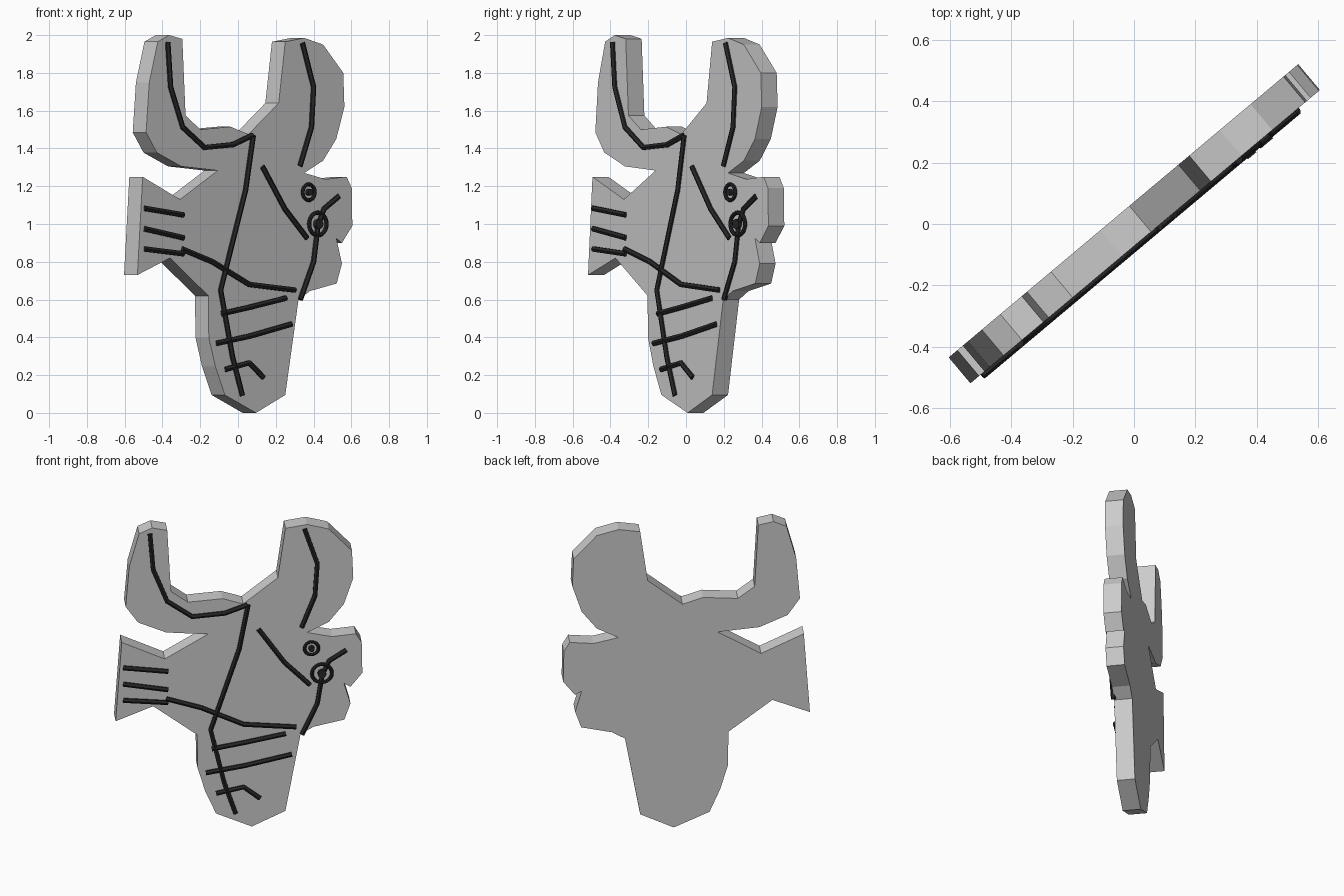
import bpy, bmesh, math
from mathutils import Matrix, Vector

if "Cube" in bpy.data.objects:
    bpy.data.objects.remove(bpy.data.objects["Cube"])

ANGLE = math.radians(40)      # the whole plaque is turned about z
HALF = 0.055                  # half thickness
TURN = Matrix.Rotation(ANGLE, 4, 'Z')

dark = bpy.data.materials.new("dark_line")
dark.diffuse_color = (0.02, 0.02, 0.02, 1)
dark.use_nodes = True
dark.node_tree.nodes["Principled BSDF"].inputs["Base Color"].default_value = dark.diffuse_color


def flat(x):
    """Front-view x on the front face -> distance along the plaque."""
    return (x - 0.035) / math.cos(ANGLE)


def add(name, data, mat=None):
    ob = bpy.data.objects.new(name, data)
    bpy.context.collection.objects.link(ob)
    ob.matrix_world = TURN
    if mat:
        data.materials.append(mat)
    return ob


def from_bmesh(name, bm, mat=None):
    bmesh.ops.recalc_face_normals(bm, faces=bm.faces[:])
    me = bpy.data.meshes.new(name)
    bm.to_mesh(me)
    bm.free()
    return add(name, me, mat)


# Head plaque: horned outline, extruded
outline = [
    (0.055, 1.475), (0.215, 1.64), (0.25, 1.965), (0.35, 1.985), (0.45, 1.95),
    (0.557, 1.80), (0.563, 1.62), (0.52, 1.45), (0.45, 1.335), (0.35, 1.27),
    (0.465, 1.237), (0.575, 1.25), (0.602, 1.19), (0.605, 0.99), (0.55, 0.90),
    (0.52, 0.925), (0.55, 0.79), (0.522, 0.685), (0.38, 0.645), (0.32, 0.60),
    (0.25, 0.095), (0.095, 0.0), (-0.07, 0.095), (-0.12, 0.245), (-0.155, 0.40),
    (-0.157, 0.62), (-0.36, 0.82), (-0.533, 0.73), (-0.505, 1.25), (-0.307, 1.13),
    (-0.107, 1.283), (-0.30, 1.305), (-0.43, 1.378), (-0.487, 1.485),
    (-0.47, 1.75), (-0.425, 1.965), (-0.365, 2.0), (-0.295, 1.98),
    (-0.278, 1.575), (-0.20, 1.50), (-0.04, 1.515)]
bm = bmesh.new()
face = bm.faces.new([bm.verts.new((flat(x), -HALF, z)) for x, z in outline])
ext = bmesh.ops.extrude_face_region(bm, geom=[face], use_keep_orig=True)
bmesh.ops.translate(bm, vec=(0, 2 * HALF, 0),
                    verts=[v for v in ext["geom"] if isinstance(v, bmesh.types.BMVert)])
from_bmesh("head_plaque", bm)


# Raised drawn lines on the front face
def stroke(name, *pts, r=0.016):
    cu = bpy.data.curves.new(name, 'CURVE')
    cu.dimensions = '3D'
    cu.bevel_depth, cu.bevel_resolution, cu.use_fill_caps = r, 1, True
    sp = cu.splines.new('POLY')
    sp.points.add(len(pts) - 1)
    for p, (x, z) in zip(sp.points, pts):
        p.co = (flat(x), -HALF - 0.002, z, 1)
    sp.use_smooth = False
    ob = add(name, cu, dark)
    bpy.ops.object.select_all(action='DESELECT')
    ob.select_set(True)
    bpy.context.view_layer.objects.active = ob
    bpy.ops.object.convert(target='MESH')


stroke("left_horn_line", (-0.375, 1.963), (-0.36, 1.725), (-0.296, 1.513),
       (-0.18, 1.405), (-0.03, 1.42), (0.075, 1.47))
stroke("nose_line", (0.078, 1.47), (0.037, 1.18), (-0.095, 0.65),
       (-0.032, 0.296), (0.02, 0.092))
stroke("right_horn_line", (0.338, 1.958), (0.397, 1.725), (0.386, 1.513), (0.325, 1.307))
stroke("brow_line", (0.126, 1.305), (0.245, 1.08), (0.363, 0.925))
stroke("cheek_line", (0.53, 1.146), (0.452, 1.08), (0.42, 0.99), (0.397, 0.80), (0.327, 0.60))
for i, (z0, z1) in enumerate([(1.083, 1.048), (0.975, 0.927), (0.868, 0.842)]):
    stroke(f"ear_line_{i + 1}", (-0.498, z0), (-0.291, z1))
stroke("jaw_line", (-0.30, 0.868), (-0.138, 0.80), (0.057, 0.68), (0.30, 0.65))
stroke("muzzle_line_upper", (-0.09, 0.525), (0.063, 0.56), (0.252, 0.608))
stroke("muzzle_line_lower", (-0.117, 0.368), (0.063, 0.407), (0.28, 0.47))
stroke("mouth_line", (-0.07, 0.23), (0.057, 0.265), (0.132, 0.187))


# Eyes: ring with a round pupil
def eye(name, x, z, ring, wire, pupil):
    pos = Vector((flat(x), -HALF - 0.007, z))
    bm = bmesh.new()
    n, m = 24, 8
    grid = [[bm.verts.new(pos + Vector((
        math.cos(a) * (ring + wire * math.cos(b)), wire * math.sin(b),
        math.sin(a) * (ring + wire * math.cos(b)))))
        for b in (math.tau * j / m for j in range(m))]
        for a in (math.tau * i / n for i in range(n))]
    for i in range(n):
        for j in range(m):
            k, l = (i + 1) % n, (j + 1) % m
            bm.faces.new((grid[i][j], grid[k][j], grid[k][l], grid[i][l]))
    from_bmesh(name + "_ring", bm, dark)
    bm = bmesh.new()
    bmesh.ops.create_cone(bm, cap_ends=True, segments=16, radius1=pupil, radius2=pupil,
                          depth=0.03, matrix=Matrix.Translation(pos) @ Matrix.Rotation(math.pi / 2, 4, 'X'))
    from_bmesh(name + "_pupil", bm, dark)


eye("large_eye", 0.418, 1.0, 0.06, 0.011, 0.026)
eye("small_eye", 0.37, 1.168, 0.042, 0.01, 0.018)
